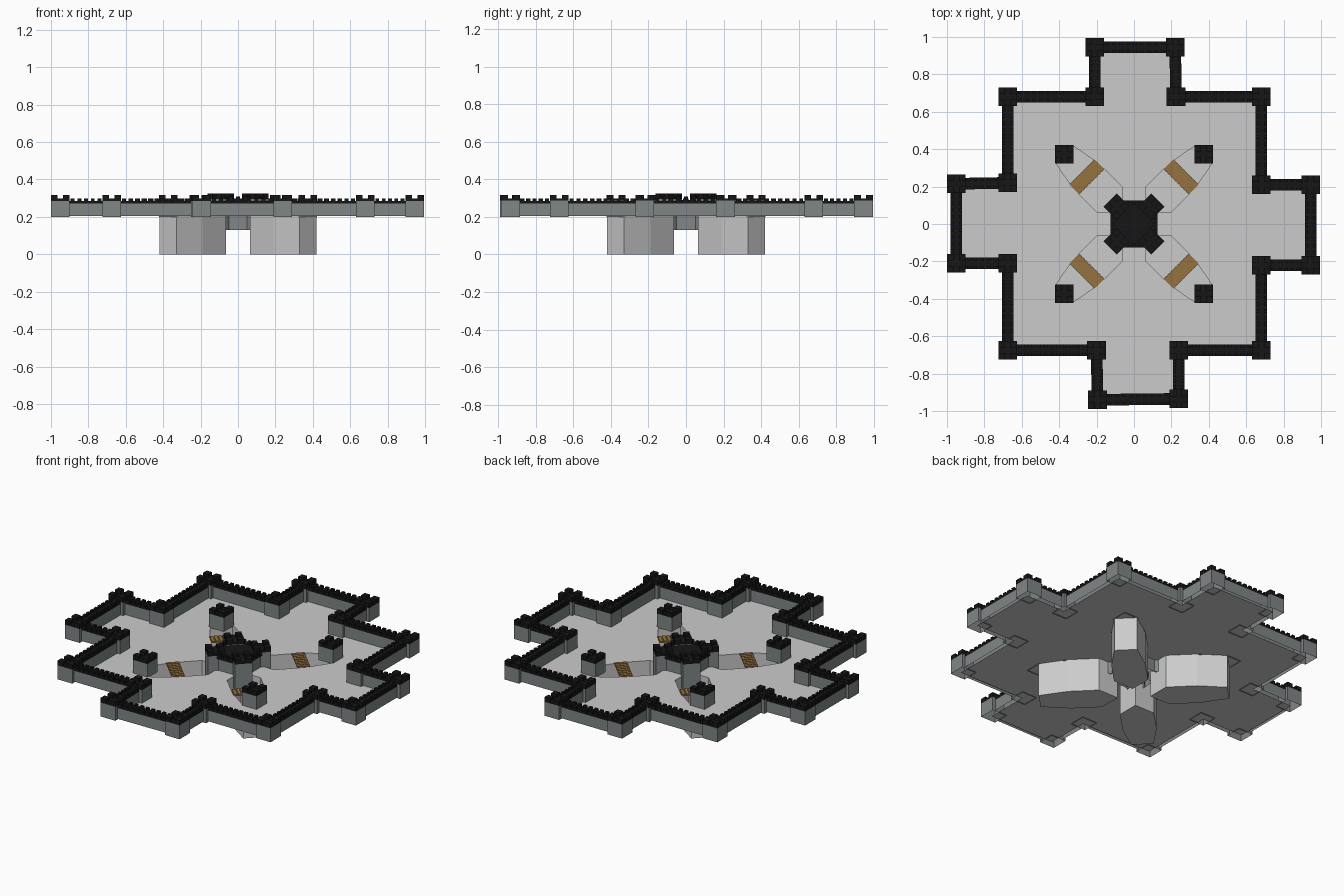
import bpy, bmesh, math
from mathutils import Matrix, Vector

if "Cube" in bpy.data.objects:
    bpy.data.objects.remove(bpy.data.objects["Cube"])


def material(name, rgb):
    m = bpy.data.materials.new(name)
    m.diffuse_color = (*rgb, 1)
    m.use_nodes = True
    m.node_tree.nodes["Principled BSDF"].inputs["Base Color"].default_value = m.diffuse_color
    return m


STONE = material("stone", (0.22, 0.24, 0.24))
BLACK = material("black_battlement", (0.008, 0.008, 0.008))
WOOD = material("wood", (0.3, 0.17, 0.05))


def finish(bm, name, mat=None):
    me = bpy.data.meshes.new(name)
    bm.to_mesh(me)
    bm.free()
    ob = bpy.data.objects.new(name, me)
    bpy.context.collection.objects.link(ob)
    if mat:
        me.materials.append(mat)
    return ob


def box(bm, x, y, z0, z1, sx, sy, angle=0.0, tube=False, local=(0, 0)):
    """Box from z0 to z1; tube leaves it open at top and bottom."""
    rot = Matrix.Rotation(angle, 4, 'Z')
    off = rot @ Vector((*local, 0))
    m = (Matrix.Translation((x + off.x, y + off.y, (z0 + z1) / 2)) @ rot
         @ Matrix.Diagonal((sx, sy, z1 - z0, 1)))
    verts = bmesh.ops.create_cube(bm, size=1, matrix=m)["verts"]
    if tube:
        faces = {f for v in verts for f in v.link_faces}
        bm.normal_update()
        caps = [f for f in faces if abs(f.normal.z) > 0.9]
        bmesh.ops.delete(bm, geom=caps, context='FACES_ONLY')


def tower(shell, caps, x, y, z0, z1, size=0.1, angle=0.0):
    """Open square shaft with a black deck and four corner merlons."""
    box(shell, x, y, z0, z1, size, size, angle, tube=True)
    box(caps, x, y, z1, z1 + 0.012, size, size, angle)
    m, o = size * 0.36, size * 0.32
    for i in (-1, 1):
        for j in (-1, 1):
            box(caps, x, y, z1 + 0.012, z1 + 0.03, m, m, angle, local=(i * o, j * o))


def wall(shell, caps, a, b, z0, z1, width=0.062):
    """Straight wall with merlons along both edges."""
    d = Vector(b) - Vector(a)
    c = (Vector(a) + Vector(b)) / 2
    ang, length = math.atan2(d.y, d.x), d.length
    box(shell, c.x, c.y, z0, z1, length, width, ang, tube=True)
    box(caps, c.x, c.y, z1, z1 + 0.012, length, width, ang)
    n = max(2, round(length / 0.036))
    for i in range(n):
        u = ((i + 0.5) / n - 0.5) * length
        for s in (-1, 1):
            box(caps, c.x, c.y, z1 + 0.012, z1 + 0.026, 0.02, 0.016, ang,
                local=(u, s * (width / 2 - 0.008)))


# Outline of the fortress, counter-clockwise through the tower centres
OUTLINE = [(-.21, .945), (-.21, .68), (-.675, .68), (-.675, .22), (-.95, .215),
           (-.95, -.21), (-.675, -.21), (-.675, -.675), (-.2, -.675), (-.195, -.94),
           (.24, -.935), (.24, -.675), (.68, -.675), (.68, -.22), (.945, -.22),
           (.945, .21), (.68, .21), (.68, .68), (.225, .68), (.22, .945)]
PIT = [(.065, .065), (.2, .065), (.325, .19), (.42, .33),
       (.33, .42), (.19, .325), (.065, .2)]
QUADS = [(1, 1), (-1, 1), (-1, -1), (1, -1)]
GROUND = 0.205

# Ground sheet with four openings
bm = bmesh.new()
loops = [[(x * 1.015, y * 1.015) for x, y in OUTLINE]]
loops += [[(x * sx, y * sy) for x, y in PIT] for sx, sy in QUADS]
for loop in loops:
    vs = [bm.verts.new((x, y, GROUND)) for x, y in loop]
    for i, v in enumerate(vs):
        bm.edges.new((v, vs[(i + 1) % len(vs)]))
bmesh.ops.triangle_fill(bm, edges=bm.edges[:], use_beauty=True, normal=(0, 0, 1))
bmesh.ops.dissolve_limit(bm, angle_limit=0.01, verts=bm.verts[:], edges=bm.edges[:])
finish(bm, "ground")

# Sunken pits: sides and floor
bm = bmesh.new()
for loop in loops[1:]:
    top = [bm.verts.new((x, y, GROUND)) for x, y in loop]
    low = [bm.verts.new((x, y, 0)) for x, y in loop]
    bm.faces.new(low)
    for i in range(len(top)):
        j = (i + 1) % len(top)
        bm.faces.new((top[i], top[j], low[j], low[i]))
bmesh.ops.recalc_face_normals(bm, faces=bm.faces[:])
finish(bm, "pits")

# Outer curtain walls and towers
ws, wc, ts, tc = (bmesh.new() for _ in range(4))
for i, a in enumerate(OUTLINE):
    b = OUTLINE[(i + 1) % len(OUTLINE)]
    d = (Vector(b) - Vector(a)).normalized() * 0.048
    wall(ws, wc, Vector(a) + d, Vector(b) - d, GROUND, 0.272)
    tower(ts, tc, *a, 0.2, 0.286)

# Watch towers at the pit ends
for sx, sy in QUADS:
    tower(ts, tc, .373 * sx, .373 * sy, 0.2, 0.286)
finish(ws, "curtain_walls", STONE)
finish(wc, "wall_battlements", BLACK)
finish(ts, "towers", STONE)
finish(tc, "tower_battlements", BLACK)

# Central keep with four diagonal turrets
ks, kc = bmesh.new(), bmesh.new()
box(ks, 0, 0, 0.13, 0.275, 0.24, 0.24, tube=True)
box(kc, 0, 0, 0.275, 0.29, 0.25, 0.25)
for k in range(4):
    for i in range(-2, 3):
        box(kc, 0, 0, 0.29, 0.308, 0.022, 0.02, k * math.pi / 2, local=(i * 0.04, 0.115))
for sx, sy in QUADS:
    tower(ks, kc, .092 * sx, .092 * sy, 0.13, 0.295, 0.1, math.pi / 4)
finish(ks, "keep", STONE)
finish(kc, "keep_battlements", BLACK)

# Plank bridges across the pits
bm = bmesh.new()
for sx, sy in QUADS:
    ang = -sx * sy * math.pi / 4
    box(bm, .252 * sx, .252 * sy, 0.2, 0.207, 0.19, 0.07, ang)
    for i in range(8):
        box(bm, .252 * sx, .252 * sy, 0.206, 0.211, 0.018, 0.074, ang,
            local=((i - 3.5) * 0.0235, 0))
finish(bm, "bridges", WOOD)
